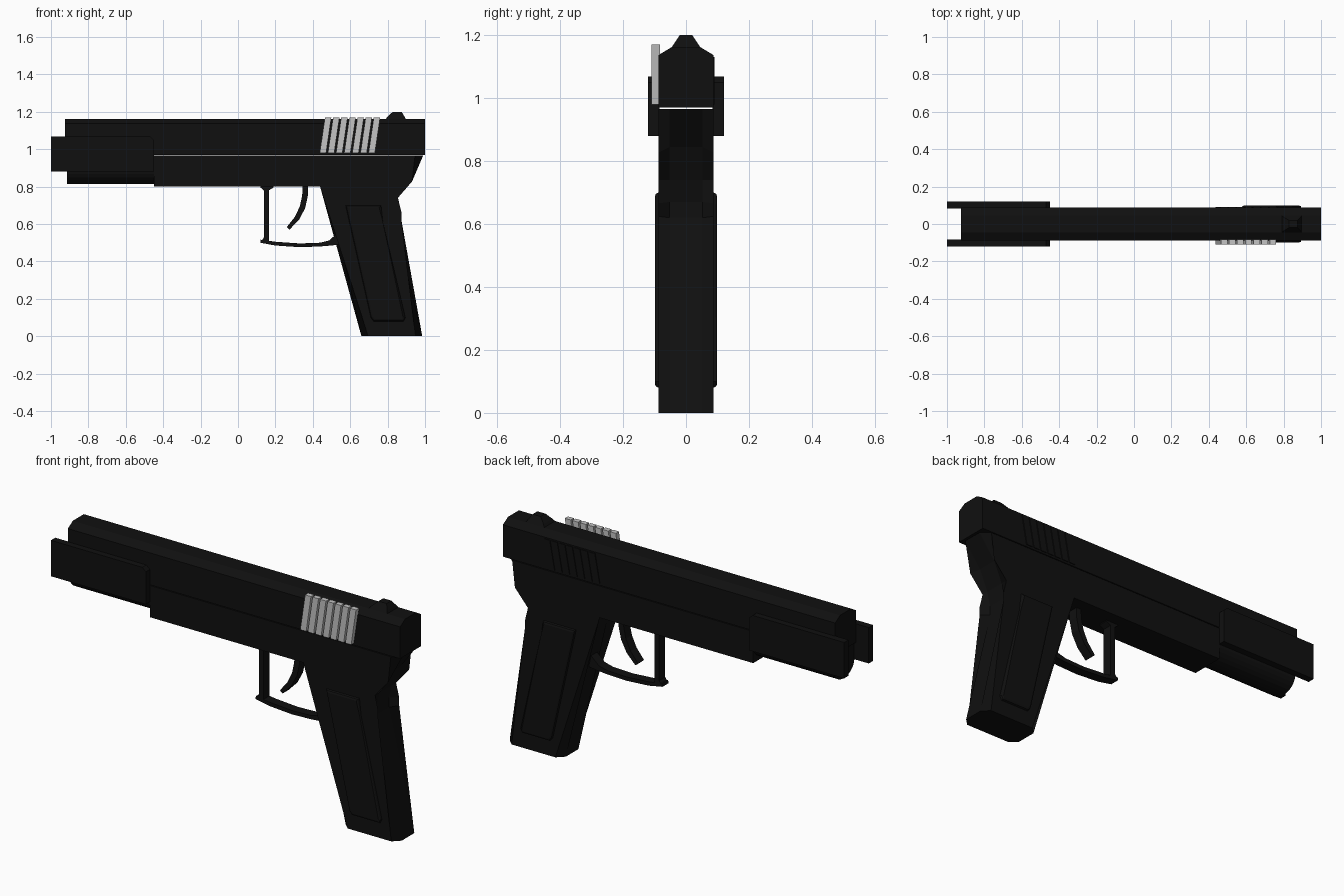
import bpy
import bmesh
from math import sin, cos, pi
from mathutils import Vector

cube = bpy.data.objects.get("Cube")
if cube:
    bpy.data.objects.remove(cube)


def material(name, value):
    mat = bpy.data.materials.new(name)
    mat.use_nodes = True
    color = (value, value, value, 1)
    mat.diffuse_color = color
    mat.node_tree.nodes["Principled BSDF"].inputs["Base Color"].default_value = color
    return mat


black = material("matte black", 0.005)
silver = material("light grey", 0.55)


def prism(name, profile, lo, hi, mat=black, axis="y", bevel=0, keep=None, segments=1):
    """Extrude a profile: (x, z) along y, or (y, z) along x; bevel chosen rim edges."""
    def place(p, d):
        return Vector((p[0], d, p[1])) if axis == "y" else Vector((d, p[0], p[1]))
    bm = bmesh.new()
    a = [bm.verts.new(place(p, lo)) for p in profile]
    b = [bm.verts.new(place(p, hi)) for p in profile]
    rims = [bm.faces.new(a), bm.faces.new(b[::-1])]
    n = len(profile)
    for i in range(n):
        j = (i + 1) % n
        bm.faces.new((a[j], a[i], b[i], b[j]))
    if bevel:
        edges = {e for f in rims for e in f.edges}
        if keep:
            edges = {e for e in edges if keep(*(v.co for v in e.verts))}
        bmesh.ops.bevel(bm, geom=list(edges), offset=bevel, segments=segments,
                        profile=0.5, affect="EDGES")
    bmesh.ops.recalc_face_normals(bm, faces=bm.faces)
    mesh = bpy.data.meshes.new(name)
    bm.to_mesh(mesh)
    bm.free()
    mesh.materials.append(mat)
    obj = bpy.data.objects.new(name, mesh)
    bpy.context.collection.objects.link(obj)
    return obj


def ribbon(name, path, widths, half):
    """A bar of varying thickness following a path in the x-z plane."""
    pts = [Vector(p) for p in path]
    left, right = [], []
    for i, p in enumerate(pts):
        t = (pts[min(i + 1, len(pts) - 1)] - pts[max(i - 1, 0)]).normalized()
        side = Vector((-t.y, t.x)) * widths[i] / 2
        left.append(p + side)
        right.append(p - side)
    return prism(name, left + right[::-1], -half, half)


W = 0.087

# Slide with a chamfered top
slide = [(-W, 0.97), (-W, 1.137), (-0.045, 1.162), (0.045, 1.162), (W, 1.137), (W, 0.97)]
prism("slide", slide, -0.925, 1.0, axis="x")

# Frame and raked grip in one outline, corners chamfered along the grip
SEAM = 0.966
frame = [(-0.45, SEAM), (-0.45, 0.80), (0.475, 0.80), (0.66, 0), (0.985, 0),
         (0.838, 0.62), (0.838, 0.67), (0.855, 0.74), (0.90, 0.845), (0.99, SEAM)]


def grip_edge(p, q):
    at_end = abs(p.z - q.z) < 0.001
    return not at_end and min(p.x, q.x) > 0


prism("frame_and_grip", frame, -W, W, bevel=0.035, keep=grip_edge)

# Front of the frame with a rounded underside
arc = [(-W * cos(pi * i / 12), 0.885 - 0.072 * sin(pi * i / 12)) for i in range(13)]
prism("front_frame", [(-W, SEAM)] + arc + [(W, SEAM)], -0.915, -0.44, axis="x")

# Parts repeated on both sides
plate = [(-1, 0.88), (-0.45, 0.88), (-0.45, 1.05), (-0.47, 1.068), (-1, 1.068)]
panel = [(0.575, 0.70), (0.765, 0.70), (0.775, 0.61), (0.895, 0.10), (0.885, 0.08),
         (0.725, 0.08), (0.71, 0.10)]
for side, sign in (("right", -1), ("left", 1)):
    prism(side + "_muzzle_plate", plate, sign * 0.084, sign * 0.12)
    prism(side + "_grip_panel", panel, sign * 0.07, sign * 0.099, bevel=0.012,
          keep=lambda p, q: min(abs(p.y), abs(q.y)) > 0.09, segments=2)

# Slanted grip ribs: raised on one side, nearly flush on the other
for i in range(7):
    x = 0.437 + i * 0.0435
    rib = [(x, 0.98), (x + 0.034, 0.98), (x + 0.062, 1.17), (x + 0.028, 1.17)]
    prism(f"silver_rib_{i + 1}", rib, -0.109, -0.083, silver)
    low_rib = [(px, min(pz, 1.13)) for px, pz in rib]
    prism(f"flush_rib_{i + 1}", low_rib, W - 0.004, W + 0.004)

# Rear sight, narrowing toward the top
sight = prism("rear_sight", [(0.785, 1.155), (0.80, 1.175), (0.828, 1.2), (0.875, 1.2),
                             (0.89, 1.175), (0.90, 1.155)], -0.05, 0.05)
for v in sight.data.vertices:
    v.co.y *= 1 - 0.6 * (v.co.z - 1.155) / 0.045

# Trigger guard: upright with flared top, curved bow and a gusset at the grip
prism("guard_upright", [(0.12, 0.805), (0.19, 0.805), (0.19, 0.795), (0.165, 0.78),
                        (0.165, 0.50), (0.138, 0.50), (0.138, 0.78), (0.12, 0.795)], -0.025, 0.025)
ribbon("guard_bow", [(0.12, 0.508), (0.2, 0.495), (0.33, 0.486), (0.44, 0.49), (0.5, 0.5),
                     (0.57, 0.515)], [0.016, 0.02, 0.02, 0.02, 0.03, 0.04], 0.025)
prism("guard_gusset", [(0.48, 0.505), (0.535, 0.555), (0.58, 0.55), (0.58, 0.49)], -0.025, 0.025)
prism("guard_toe", [(0.12, 0.502), (0.14, 0.53), (0.165, 0.51), (0.18, 0.495)], -0.025, 0.025)

# Curved trigger
ribbon("trigger", [(0.36, 0.81), (0.358, 0.75), (0.345, 0.69), (0.315, 0.63), (0.268, 0.577)],
       [0.028, 0.03, 0.03, 0.027, 0.02], 0.025)
